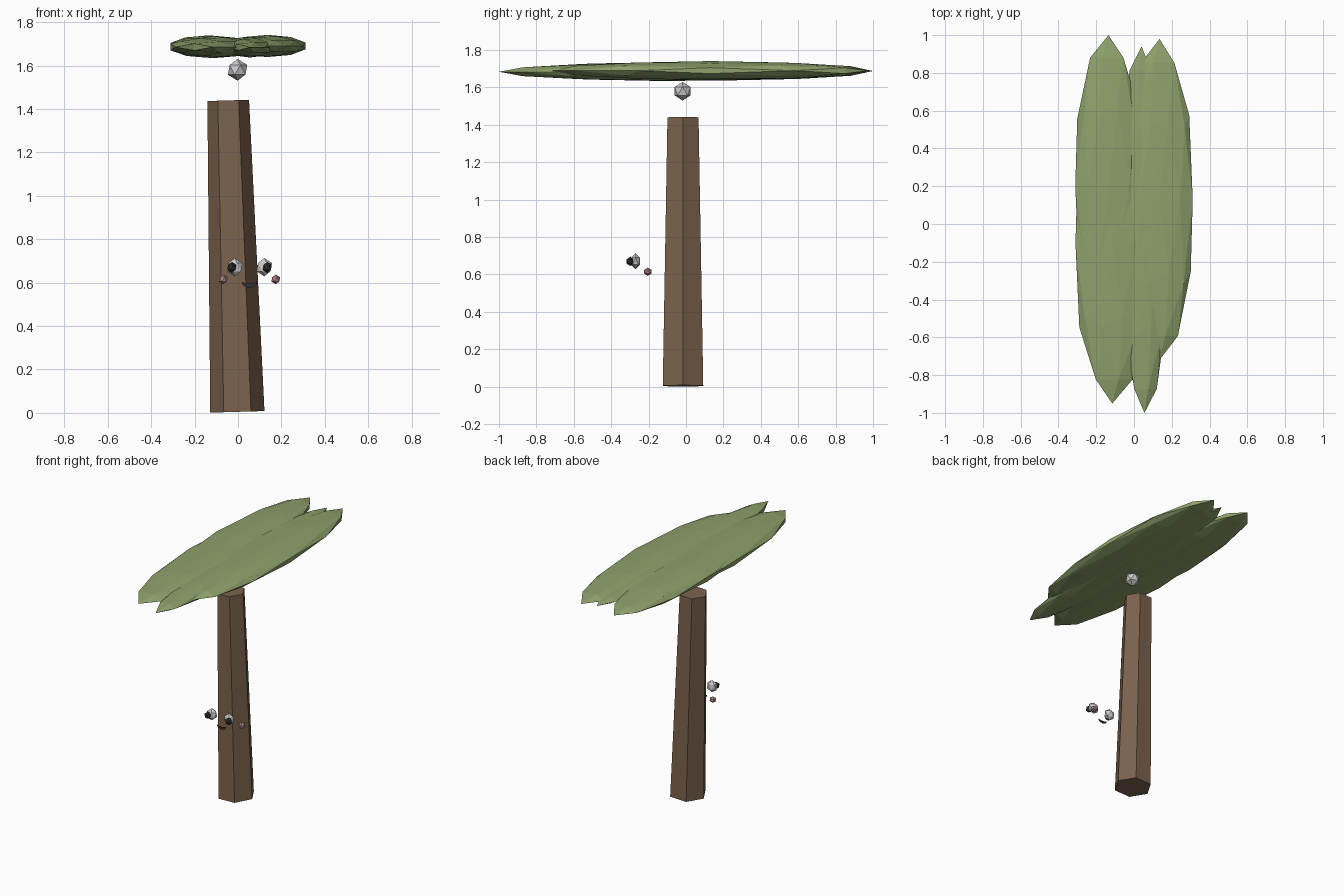
import bpy, bmesh, math
from mathutils import Matrix

if "Cube" in bpy.data.objects:
    bpy.data.objects.remove(bpy.data.objects["Cube"])


def material(name, rgb):
    m = bpy.data.materials.new(name)
    m.diffuse_color = (*rgb, 1)
    m.use_nodes = True
    m.node_tree.nodes["Principled BSDF"].inputs["Base Color"].default_value = m.diffuse_color
    return m


bark = material("bark", (0.20, 0.125, 0.075))
leaf = material("leaf", (0.27, 0.36, 0.15))
dark = material("dark", (0.03, 0.03, 0.035))
pink = material("pink", (0.50, 0.27, 0.28))


def add(name, bm, mat=None):
    mesh = bpy.data.meshes.new(name)
    bm.to_mesh(mesh)
    bm.free()
    ob = bpy.data.objects.new(name, mesh)
    bpy.context.collection.objects.link(ob)
    if mat:
        mesh.materials.append(mat)
    return ob


def blob(name, loc, radii, mat=None, sub=1, along_y=False):
    """Faceted ellipsoid; along_y puts the icosphere poles on the y axis."""
    bm = bmesh.new()
    bmesh.ops.create_icosphere(bm, subdivisions=sub, radius=1)
    if along_y:
        bm.transform(Matrix.Rotation(math.radians(90), 4, 'X'))
    bm.transform(Matrix.Translation(loc) @ Matrix.Diagonal((*radii, 1)))
    return add(name, bm, mat)


# Leaning six-sided tapered trunk
bm = bmesh.new()
bmesh.ops.create_cone(bm, cap_ends=True, segments=6, radius1=0.125, radius2=0.096, depth=1.435)
bm.transform(Matrix.Translation((-0.024, -0.016, 0.722))
             @ Matrix.Rotation(math.radians(-1.68), 4, 'Y')
             @ Matrix.Rotation(math.radians(30 if abs(bm.verts[:][0].co.x) < 0.01 else 0), 4, 'Z'))
add("trunk", bm, bark)

# Crown: overlapping long flat leaf clumps (x, y, z, rx, ry, rz)
clumps = [
    (-0.135, 0.20, 1.688, 0.185, 0.80, 0.051),
    (-0.115, -0.10, 1.685, 0.205, 0.85, 0.051),
    (0.135, 0.13, 1.690, 0.185, 0.85, 0.051),
    (0.055, -0.15, 1.684, 0.125, 0.85, 0.047),
    (0.040, 0.10, 1.686, 0.120, 0.84, 0.046),
]
for i, (x, y, z, rx, ry, rz) in enumerate(clumps):
    blob(f"leaf_clump_{i + 1}", (x, y, z), (rx, ry, rz), leaf, 2, True)

# Grey knob between trunk and crown
blob("knob", (-0.002, -0.018, 1.58), (0.05, 0.05, 0.05))

# Face, mirrored about its own centre line
FX = 0.053
for s, side in ((-1, "left"), (1, "right")):
    blob(f"eye_{side}", (FX + s * 0.068, -0.27, 0.671), (0.04, 0.027, 0.042))
    blob(f"pupil_{side}", (FX + s * 0.082, -0.298, 0.67), (0.023, 0.023, 0.025), dark)
    blob(f"cheek_{side}", (FX + s * 0.121, -0.204, 0.615), (0.023, 0.023, 0.022), pink)

# Flat smiling mouth
bm = bmesh.new()
rows = []
for i in range(7):
    t = i / 3 - 1
    bottom = 0.576 + 0.016 * t * t
    rows.append([bm.verts.new((FX + 0.035 * t, -0.26, z)) for z in (bottom, bottom + 0.020 - 0.009 * t * t)])
for a, b in zip(rows, rows[1:]):
    bm.faces.new((a[0], b[0], b[1], a[1]))
add("mouth", bm, dark)
